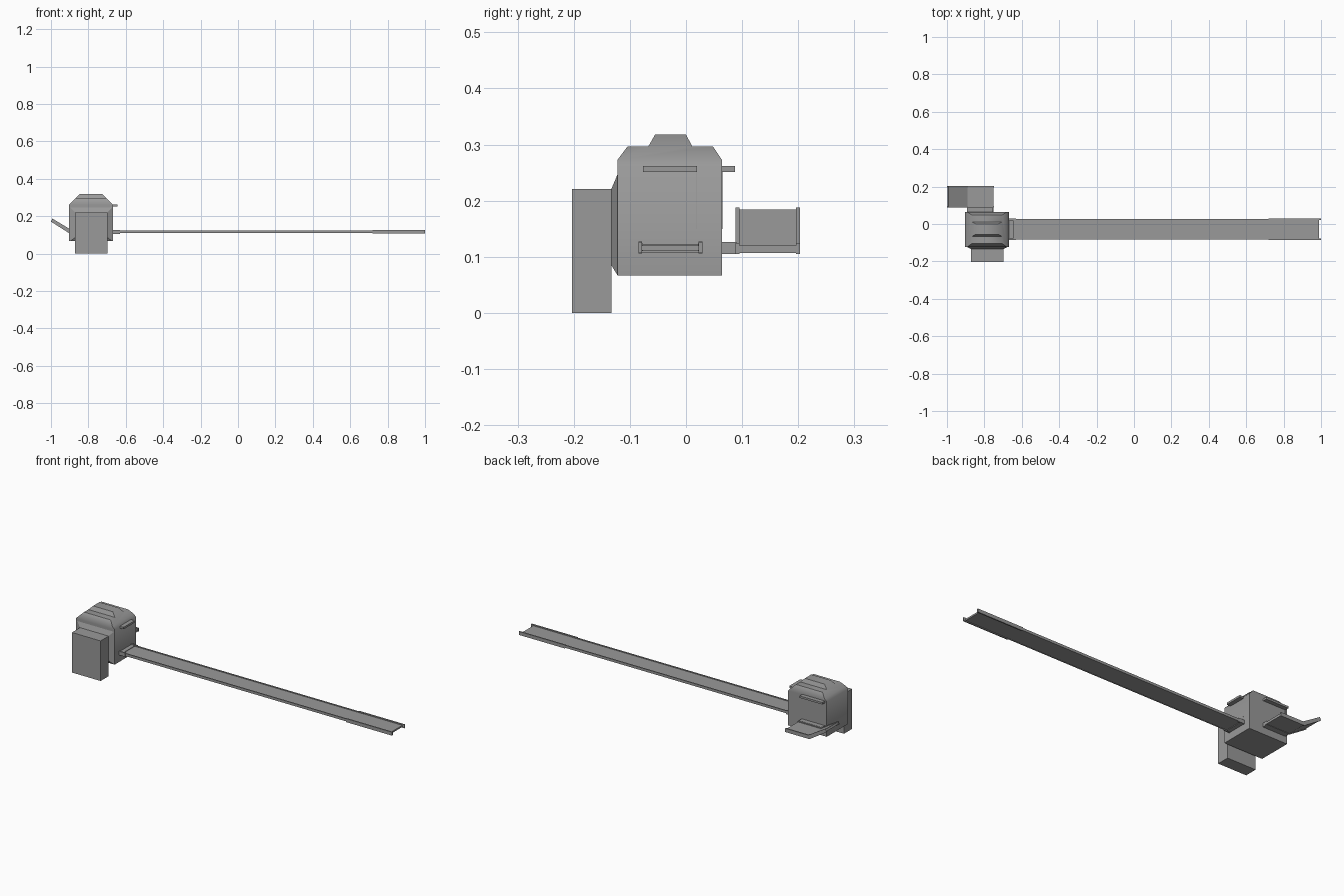
import bpy, bmesh
from math import radians

if "Cube" in bpy.data.objects:
    bpy.data.objects.remove(bpy.data.objects["Cube"])

grey = bpy.data.materials.new("dark_grey")
grey.diffuse_color = (0.32, 0.32, 0.32, 1)
grey.use_nodes = True
grey.node_tree.nodes["Principled BSDF"].inputs["Base Color"].default_value = grey.diffuse_color


def make(name, verts, faces):
    bm = bmesh.new()
    vs = [bm.verts.new(v) for v in verts]
    for f in faces:
        bm.faces.new([vs[i] for i in f])
    bmesh.ops.recalc_face_normals(bm, faces=bm.faces)
    me = bpy.data.meshes.new(name)
    bm.to_mesh(me)
    bm.free()
    me.materials.append(grey)
    ob = bpy.data.objects.new(name, me)
    bpy.context.collection.objects.link(ob)
    return ob


def loft(name, a, b):
    """Solid between two matching outlines."""
    n = len(a)
    sides = [(i, (i + 1) % n, n + (i + 1) % n, n + i) for i in range(n)]
    return make(name, a + b, sides + [tuple(range(n)), tuple(range(n, 2 * n))])


def rect_xz(x0, x1, z0, z1, y):
    return [(x0, y, z0), (x1, y, z0), (x1, y, z1), (x0, y, z1)]


def box(name, x0, x1, y0, y1, z0, z1):
    return loft(name, rect_xz(x0, x1, z0, z1, y0), rect_xz(x0, x1, z0, z1, y1))


def extrude_y(name, prof, y0, y1):
    return loft(name, [(x, y0, z) for x, z in prof], [(x, y1, z) for x, z in prof])


# Machine housing: stepped side profile, ends slope inward above z = 0.26
CX = -0.786
profile = [(-0.122, 0.067), (0.064, 0.067), (0.064, 0.26), (0.064, 0.273),
           (0.048, 0.297), (0.011, 0.297), (0.0, 0.318), (-0.055, 0.318),
           (-0.067, 0.297), (-0.104, 0.297), (-0.122, 0.273), (-0.122, 0.26)]


def half_width(z):
    return 0.118 - max(0, z - 0.26)


n = len(profile)
verts = [(CX + s * half_width(z), y, z) for s in (-1, 1) for y, z in profile]
faces = [(i, (i + 1) % n, n + (i + 1) % n, n + i) for i in range(n)]
for o in (0, n):
    faces += [tuple(o + i for i in f) for f in
              ((0, 1, 2, 11), (2, 3, 10, 11), (3, 4, 5, 8, 9, 10), (5, 6, 7, 8))]
housing = make("housing", verts, faces)
bpy.context.view_layer.objects.active = housing
housing.select_set(True)
bpy.ops.object.shade_smooth_by_angle(angle=radians(47))

# Front cabinet and its tapered mounting collar
box("front_cabinet", -0.872, -0.697, -0.203, -0.133, 0.0, 0.221)
loft("cabinet_collar", rect_xz(-0.872, -0.697, 0.085, 0.221, -0.133),
     rect_xz(-0.896, -0.673, 0.067, 0.247, -0.122))

# Long conveyor: belt, side rails, thicker end section and housing brackets
box("conveyor_belt", -0.67, 0.988, -0.079, 0.023, 0.111, 0.12)
for side, y0, y1 in (("front", -0.083, -0.077), ("back", 0.021, 0.027)):
    box("conveyor_rail_" + side, -0.67, 0.75, y0, y1, 0.11, 0.124)
for side, y0, y1 in (("front", -0.085, -0.078), ("back", 0.022, 0.029)):
    box("end_rail_" + side, 0.72, 1.0, y0, y1, 0.107, 0.126)
    box("conveyor_bracket_" + side, -0.67, -0.63, y0, y1, 0.106, 0.127)
box("conveyor_inlet", -0.67, -0.645, -0.079, 0.023, 0.108, 0.123)

# Side tray: flat section with a sloping lip, railed on both edges
lip = [(-0.992, 0.184), (-0.89, 0.12), (-0.75, 0.12),
       (-0.75, 0.107), (-0.893, 0.107), (-0.997, 0.173)]
extrude_y("tray_floor", lip, 0.09, 0.2)
rail = [(-0.993, 0.188), (-0.888, 0.125), (-0.748, 0.125),
        (-0.748, 0.105), (-0.896, 0.105), (-1.0, 0.171)]
for side, y0, y1 in (("inner", 0.088, 0.095), ("outer", 0.196, 0.203)):
    extrude_y("tray_rail_" + side, rail, y0, y1)
box("tray_neck", -0.893, -0.752, 0.064, 0.09, 0.105, 0.126)

# Hoods above both openings, each with a thin edge strip
box("conveyor_hood", -0.668, -0.645, -0.077, 0.02, 0.251, 0.262)
box("conveyor_edge_strip", -0.668, -0.667, 0.019, 0.02, 0.15, 0.251)
box("tray_hood", -0.893, -0.755, 0.064, 0.087, 0.251, 0.262)
box("tray_edge_strip", -0.893, -0.892, 0.064, 0.065, 0.15, 0.251)
